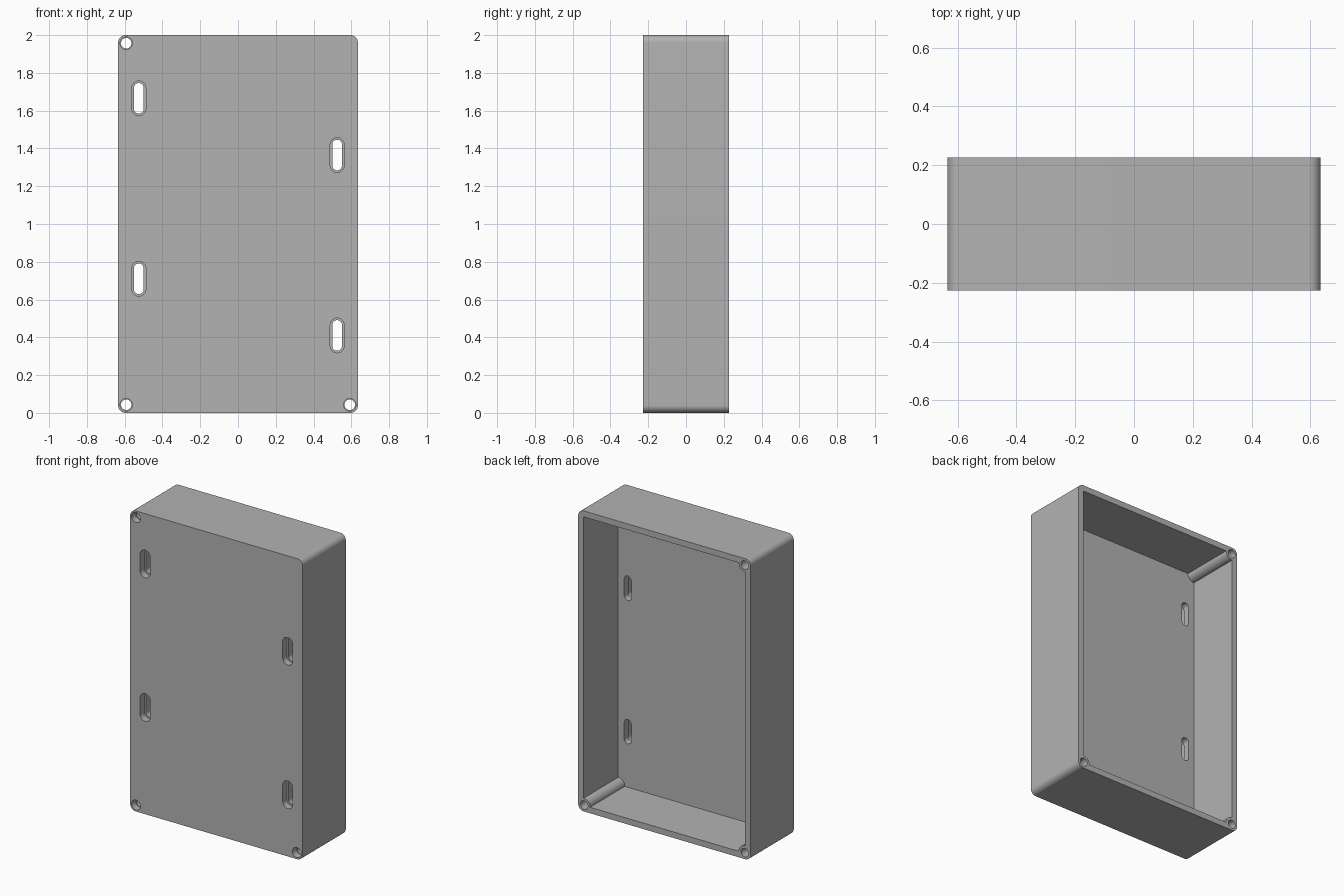
import bpy
import bmesh
from math import radians, sin, cos, asin, degrees

W, D, H = 0.635, 0.227, 2.0        # half width, half depth, height
WALL, FLOOR, CORNER = 0.04, 0.09, 0.04
INSET, POST_R = 0.043, 0.045       # screw post centre and radius
RECESS = 0.045                     # depth of the counterbores

cube = bpy.data.objects.get("Cube")
if cube:
    bpy.data.objects.remove(cube, do_unlink=True)

grey = bpy.data.materials.new("plain grey")
grey.use_nodes = True
colour = (0.45, 0.45, 0.45, 1)
grey.diffuse_color = colour
grey.node_tree.nodes["Principled BSDF"].inputs["Base Color"].default_value = colour


def arc(cx, cz, r, start, end, steps=16):
    angles = [radians(start + (end - start) * i / steps) for i in range(steps + 1)]
    return [(cx + r * cos(a), cz + r * sin(a)) for a in angles]


def slot(cx, cz, r, length):
    """Upright slot outline; a zero length gives a circle."""
    h = length / 2
    pts = arc(cx, cz + h, r, 0, 180) + arc(cx, cz - h, r, 180, 360)
    return pts if h else arc(cx, cz, r, 0, 360, 32)[:-1]


def prisms(name, outlines, y0, y1):
    """One object made of x-z outlines extruded along y."""
    bm = bmesh.new()
    for pts in outlines:
        face = bm.faces.new([bm.verts.new((x, y0, z)) for x, z in pts])
        out = bmesh.ops.extrude_face_region(bm, geom=[face])["geom"]
        verts = [v for v in out if isinstance(v, bmesh.types.BMVert)]
        bmesh.ops.translate(bm, verts=verts, vec=(0, y1 - y0, 0))
    bmesh.ops.recalc_face_normals(bm, faces=bm.faces)
    mesh = bpy.data.meshes.new(name)
    bm.to_mesh(mesh)
    bm.free()
    mesh.materials.append(grey)
    obj = bpy.data.objects.new(name, mesh)
    bpy.context.collection.objects.link(obj)
    return obj


def cut(target, cutter):
    mod = target.modifiers.new("cut", 'BOOLEAN')
    mod.operation, mod.solver, mod.object = 'DIFFERENCE', 'EXACT', cutter
    bpy.context.view_layer.objects.active = target
    bpy.ops.object.modifier_apply(modifier=mod.name)
    bpy.data.objects.remove(cutter, do_unlink=True)


# Outer shell with rounded upright and cross edges
cx, lo, hi = W - CORNER, CORNER, H - CORNER
shell = (arc(cx, hi, CORNER, 0, 90) + arc(-cx, hi, CORNER, 90, 180)
         + arc(-cx, lo, CORNER, 180, 270) + arc(cx, lo, CORNER, 270, 360))
box = prisms("enclosure_box", [shell], -D, D)

# Cavity open at the back, leaving a screw post in three corners
over = degrees(asin((INSET - WALL) / POST_R))
px, pl, ph = W - INSET, INSET, H - INSET
cavity = ([(W - WALL, H - WALL)]
          + arc(-px, ph, POST_R, over, -90 - over)
          + arc(-px, pl, POST_R, 90 + over, -over)
          + arc(px, pl, POST_R, 180 + over, 90 - over))
cut(box, prisms("cavity_cutter", [cavity], -D + FLOOR, D + 0.1))

# Screw holes and mounting slots, each with a wider recess at the front
posts = [(-px, ph), (-px, pl), (px, pl)]
slots = [(-0.525, 1.665), (-0.525, 0.71), (0.525, 1.365), (0.525, 0.41)]
for name, hole_r, slot_r, back in (("through", 0.028, 0.026, D + 0.1),
                                   ("recess", 0.033, 0.037, -D + RECESS)):
    shapes = [slot(x, z, hole_r, 0) for x, z in posts]
    shapes += [slot(x, z, slot_r, 0.11) for x, z in slots]
    cut(box, prisms(name + "_cutter", shapes, -D - 0.1, back))

# Smooth curves, crisp edges
bpy.ops.object.select_all(action='DESELECT')
box.select_set(True)
bpy.context.view_layer.objects.active = box
bpy.ops.object.shade_smooth_by_angle(angle=radians(30))
